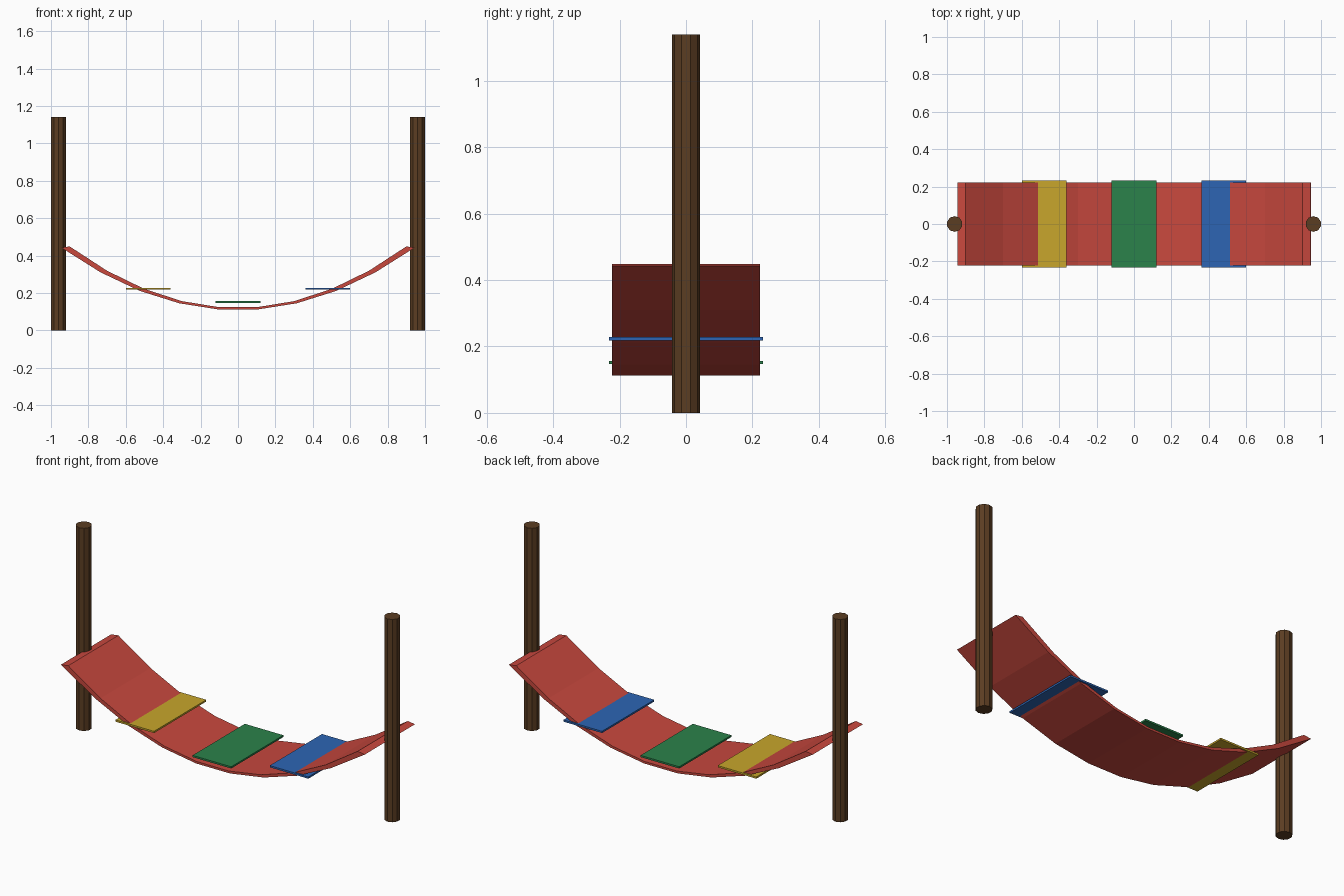
import bpy, bmesh, math

if "Cube" in bpy.data.objects:
    bpy.data.objects.remove(bpy.data.objects["Cube"])


def material(name, rgb):
    m = bpy.data.materials.new(name)
    m.diffuse_color = (*rgb, 1.0)
    m.use_nodes = True
    m.node_tree.nodes["Principled BSDF"].inputs["Base Color"].default_value = m.diffuse_color
    return m


RED = material("red cloth", (0.578, 0.065, 0.048))
YELLOW = material("yellow stripe", (0.578, 0.381, 0.025))
GREEN = material("green stripe", (0.024, 0.223, 0.07))
BLUE = material("blue stripe", (0.026, 0.13, 0.456))
WOOD = material("brown wood", (0.105, 0.047, 0.016))


def finish(name, bm, mat):
    bmesh.ops.recalc_face_normals(bm, faces=bm.faces)
    mesh = bpy.data.meshes.new(name)
    bm.to_mesh(mesh)
    bm.free()
    mesh.materials.append(mat)
    obj = bpy.data.objects.new(name, mesh)
    bpy.context.collection.objects.link(obj)
    return obj


# Posts: ten-sided poles, one at each end
POST_R, POST_H = 0.042, 1.14
for name, side in (("left_post", -1), ("right_post", 1)):
    bm = bmesh.new()
    bmesh.ops.create_cone(bm, cap_ends=True, segments=10, radius1=POST_R,
                          radius2=POST_R, depth=POST_H)
    post = finish(name, bm, WOOD)
    post.location = (side * 0.959, 0, POST_H / 2)

# Sling: two sagging parabolas (underside and slightly shorter top side)
SEGMENTS, HALF_W = 9, 0.223


def sag(half_length, low, curve):
    xs = [half_length * (2 * i / SEGMENTS - 1) for i in range(SEGMENTS + 1)]
    return [(x, low + curve * x * x) for x in xs]


under = sag(0.945, 0.108, 0.375)
upper = sag(0.90, 0.120, 0.406)
bm = bmesh.new()
rows = []          # each row is a closed cross-section of the cloth
for (xu, zu), (xt, zt) in zip(under, upper):
    rows.append([bm.verts.new(p) for p in (
        (xu, -HALF_W, zu), (xu, HALF_W, zu), (xt, HALF_W, zt), (xt, -HALF_W, zt))])
for a, b in zip(rows, rows[1:]):
    for k in range(4):
        n = (k + 1) % 4
        bm.faces.new((a[k], a[n], b[n], b[k]))
bm.faces.new(rows[0])
bm.faces.new(rows[-1])
finish("sling_cloth", bm, RED)

# Flat coloured stripes laid across the sling
for name, x, z, mat in (("yellow_stripe", -0.48, 0.223, YELLOW),
                        ("green_stripe", 0.0, 0.152, GREEN),
                        ("blue_stripe", 0.48, 0.223, BLUE)):
    bm = bmesh.new()
    bmesh.ops.create_cube(bm, size=1)
    bmesh.ops.scale(bm, vec=(0.24, 0.464, 0.0099), verts=bm.verts)
    stripe = finish(name, bm, mat)
    stripe.location = (x, 0, z)
